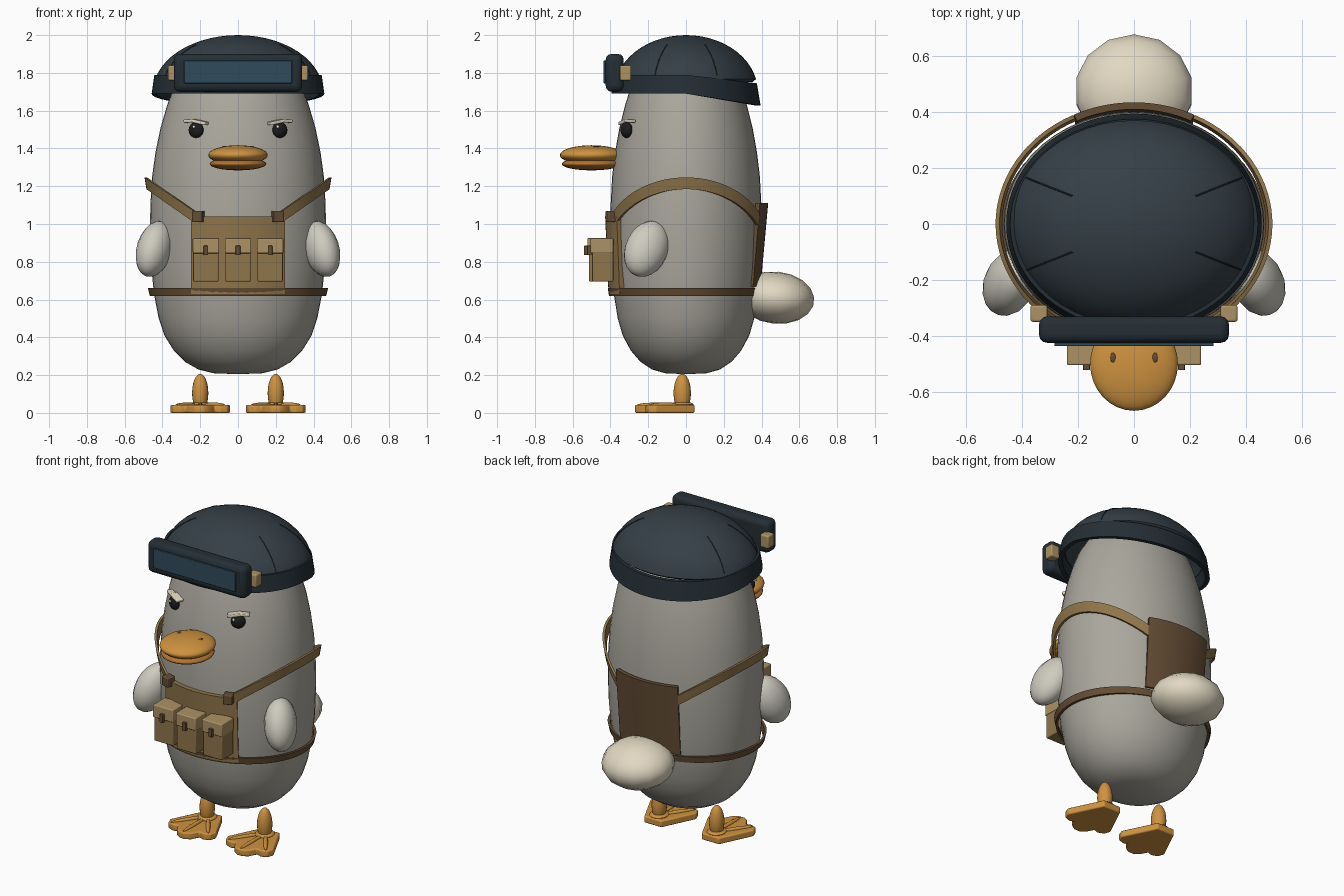
import bpy, bmesh, math
from math import sin, cos, pi, radians
from mathutils import Vector

if "Cube" in bpy.data.objects:
    bpy.data.objects.remove(bpy.data.objects["Cube"])


def mat(name, r, g, b):
    m = bpy.data.materials.new(name)
    m.diffuse_color = (r, g, b, 1)
    m.use_nodes = True
    m.node_tree.nodes["Principled BSDF"].inputs["Base Color"].default_value = m.diffuse_color
    return m


GREY = mat("warm_grey", .40, .385, .335)
PALE = mat("pale_feather", .62, .60, .52)
CREAM = mat("cream", .76, .69, .54)
NAVY = mat("dark_slate", .035, .05, .062)
DARK = mat("darker_slate", .018, .028, .036)
LENS = mat("lens_blue", .03, .07, .11)
ORANGE = mat("orange", .62, .29, .05)
DEEP = mat("deep_orange", .45, .17, .03)
TAN = mat("tan", .28, .18, .07)
LIGHTTAN = mat("light_tan", .42, .29, .13)
BROWN = mat("brown", .13, .075, .035)
BLACK = mat("black", .012, .012, .012)
WHITE = mat("white", .85, .85, .8)


def finish(o, name, m, smooth=True, bevel=0):
    o.name = name
    o.data.materials.append(m)
    if bevel:
        b = o.modifiers.new("bevel", 'BEVEL')
        b.width, b.segments = bevel, 3
    if smooth:
        bpy.ops.object.select_all(action='DESELECT')
        o.select_set(True)
        bpy.context.view_layer.objects.active = o
        bpy.ops.object.shade_smooth_by_angle(angle=radians(40))
    return o


def mesh(name, verts, faces, m, smooth=True, bevel=0):
    bm = bmesh.new()
    vs = [bm.verts.new(v) for v in verts]
    for f in faces:
        bm.faces.new([vs[i] for i in f])
    bmesh.ops.recalc_face_normals(bm, faces=bm.faces)
    me = bpy.data.meshes.new(name)
    bm.to_mesh(me)
    bm.free()
    o = bpy.data.objects.new(name, me)
    bpy.context.collection.objects.link(o)
    return finish(o, name, m, smooth, bevel)


def box(name, m, lo, hi, bevel=.005, rot=(0, 0, 0)):
    c = [(a + b) / 2 for a, b in zip(lo, hi)]
    h = [(b - a) / 2 for a, b in zip(lo, hi)]
    v = [(x * h[0], y * h[1], z * h[2]) for x in (-1, 1) for y in (-1, 1) for z in (-1, 1)]
    f = [(0, 1, 3, 2), (4, 5, 7, 6), (0, 1, 5, 4), (2, 3, 7, 6), (0, 2, 6, 4), (1, 3, 7, 5)]
    o = mesh(name, v, f, m, True, bevel)
    o.location, o.rotation_euler = c, rot
    return o


def ball(name, m, loc, r, rot=(0, 0, 0), seg=32, rings=16):
    bpy.ops.mesh.primitive_uv_sphere_add(segments=seg, ring_count=rings, radius=1, location=loc, rotation=rot)
    o = bpy.context.object
    o.scale = r
    return finish(o, name, m)


def lathe(name, m, profile, yscale, n=48):
    # profile runs from one end to the other; zero radius makes a pole
    v, rows = [], []
    for r, z in profile:
        k = 1 if r == 0 else n
        rows.append([len(v) + i for i in range(k)])
        v += [(r * cos(2 * pi * i / n), r * yscale * sin(2 * pi * i / n), z) for i in range(k)]
    f = []
    for a, b in zip(rows, rows[1:]):
        if len(a) + len(b) == 2:
            continue
        for i in range(n):
            q = [a[i % len(a)], a[(i + 1) % len(a)], b[(i + 1) % len(b)], b[i % len(b)]]
            f.append(list(dict.fromkeys(q)))
    return mesh(name, v, f, m)


def wrap(name, m, a0, a1, lo, hi, zlo, zhi, t=.015, cy=0, n=24):
    # band around an ellipse; lo / hi are (rx, ry) at its lower and upper edges
    closed = abs(abs(a1 - a0) - 360) < 1e-6
    v, f = [], []
    for i in range(n if closed else n + 1):
        a = radians(a0 + (a1 - a0) * i / n)
        for (rx, ry), zf, d in ((lo, zlo, 0), (hi, zhi, 0), (hi, zhi, t), (lo, zlo, t)):
            x, y = rx * cos(a), ry * sin(a)
            v.append(((rx - d) * cos(a), (ry - d) * sin(a) + cy, zf(x, y)))
    for i in range(n):
        p, q = 4 * i, (4 * i + 4) % len(v)
        f += [(p + k, p + (k + 1) % 4, q + (k + 1) % 4, q + k) for k in range(4)]
    if not closed:
        f += [(0, 1, 2, 3), tuple(range(len(v) - 4, len(v)))]
    return mesh(name, v, f, m)


# Egg-shaped body
lathe("body", GREY, [(0, .205), (.13, .21), (.21, .23), (.28, .27), (.34, .33), (.39, .41), (.42, .5),
                     (.445, .63), (.46, .78), (.466, .95), (.464, 1.1), (.455, 1.25), (.437, 1.38),
                     (.41, 1.51), (.375, 1.63), (.345, 1.71), (.28, 1.82), (.18, 1.9), (.08, 1.93), (0, 1.935)], .86)

# Helmet: thin dome, sloping band, seams
dome = [(.45 * cos(a), 1.70 + .30 * sin(a)) for a in [pi / 2 * i / 14 for i in range(2, 14)]] + [(0, 2.0)]
inner = [(0, 1.975)] + [(r * .95, z - .015) for r, z in dome[-2::-1]]
lathe("helmet_dome", NAVY, dome + inner + dome[:1], .845)
wrap("helmet_band", DARK, 0, 360, (.457, .395), (.443, .375),
     lambda x, y: 1.69 - .16 * max(0, y), lambda x, y: 1.79 - .12 * max(0, y), .025, n=64)
for sx in (-1, 1):
    for sy in (-1, 1):
        cu = bpy.data.curves.new("helmet_seam", 'CURVE')
        cu.dimensions, cu.bevel_depth, cu.bevel_resolution = '3D', .003, 1
        sp = cu.splines.new('POLY')
        sp.points.add(8)
        for i, p in enumerate(sp.points):
            x, y = .22 + .165 * i / 8, .10 + .065 * i / 8
            z = 1.70 + .30 * math.sqrt(max(0, 1 - (x / .45) ** 2 - (y / .38) ** 2))
            p.co = (sx * x, sy * y, z, 1)
        o = bpy.data.objects.new("helmet_seam", cu)
        cu.materials.append(DARK)
        bpy.context.collection.objects.link(o)

# Goggles
box("goggle_frame", DARK, (-.34, -.425, 1.70), (.34, -.33, 1.90), .03)
box("goggle_lens", LENS, (-.285, -.437, 1.745), (.285, -.41, 1.865), .004)

# Beak
ball("upper_beak", ORANGE, (0, -.5, 1.365), (.157, .168, .052))
ball("lower_beak", DEEP, (0, -.5, 1.318), (.15, .158, .034))

# Tail
ball("tail", CREAM, (0, .475, .61), (.215, .205, .138), (radians(-6), 0, 0), 14, 9)

# Vest: chest plate, back panel, belt
wrap("chest_plate", TAN, -121, -59, (.485, .41), (.485, .428), lambda x, y: .63, lambda x, y: 1.04, .03)
wrap("back_panel", BROWN, 64, 116, (.48, .395), (.49, .435), lambda x, y: .67, lambda x, y: 1.11, .025)
wrap("belt", BROWN, 0, 360, (.467, .396), (.477, .402), lambda x, y: .62, lambda x, y: .66, .015, -.012, 64)

# Pouches with lids and buckles
for x, y in ((-.17, -.505), (0, -.522), (.17, -.505)):
    box("pouch", TAN, (x - .067, y + .008, .695), (x + .067, -.385, .9), .006)
    box("pouch_lid", LIGHTTAN, (x - .07, y, .845), (x + .07, -.385, .925), .006)
    box("pouch_buckle", BROWN, (x - .012, y - .018, .835), (x + .012, y + .005, .885), .003)

# Webbed foot outline, one half, mirrored
half = [(.06, .045), (.16, -.16), (.145, -.20), (.105, -.215), (.075, -.205), (.05, -.25), (.02, -.27)]
outline = half + [(-x, y) for x, y in reversed(half)]
k = len(outline)

# Paired parts
for s in (-1, 1):
    box("goggle_clip", LIGHTTAN, (s * .34 - .03, -.35, 1.76), (s * .34 + .03, -.29, 1.84), .008)
    ball("eye", BLACK, (s * .222, -.315, 1.498), (.042, .028, .042), (0, 0, s * .5))
    ball("eye_glint", WHITE, (s * .222 - .012, -.343, 1.515), (.008, .005, .008), seg=12, rings=8)
    box("brow_inner", CREAM, (s * .2 - .04, -.345, 1.53), (s * .2 + .04, -.30, 1.548), .005, (0, -s * .2, s * .45))
    box("brow_outer", CREAM, (s * .255 - .03, -.315, 1.537), (s * .255 + .03, -.28, 1.555), .005, (0, s * .05, s * .6))
    ball("nostril", BROWN, (s * .075, -.478, 1.409), (.010, .018, .005), seg=12, rings=8)
    ball("wing", PALE, (s * .442, -.208, .868), (.092, .115, .158), (radians(-28), radians(-s * 10), radians(s * 18)), 16, 12)
    # Shoulder strap lies in a tilted plane, so its height follows x
    a = (-66, 64) if s > 0 else (246, 116)
    wrap("shoulder_strap", TAN, *a, (.485, .424), (.495, .434),
         lambda x, y: 1.02 + .7 * (abs(x) - .25), lambda x, y: 1.08 + .68 * (abs(x) - .25), .014, n=32)
    box("strap_clip", BROWN, (s * .21 - .028, -.42, 1.01), (s * .21 + .028, -.365, 1.07), .006, (0, 0, s * .3))
    # Leg, foot and toe ridges
    ball("leg", ORANGE, (s * .2, -.02, .105), (.043, .046, .102), seg=20, rings=12)
    v = [(s * .2 + x, y, z) for z in (0, .042) for x, y in outline]
    f = [tuple(range(k)), tuple(range(k, 2 * k))] + [(i, (i + 1) % k, k + (i + 1) % k, k + i) for i in range(k)]
    mesh("webbed_foot", v, f, ORANGE, True, .008)
    for tx, ty in ((-.125, -.18), (0, -.24), (.125, -.18)):
        d = Vector((tx, ty, 0))
        ball("toe_ridge", ORANGE, (s * .2 + tx * .55, ty * .55 - .01, .042), (.013, d.length * .5, .013),
             (0, 0, math.atan2(d.y, d.x) + pi / 2), 12, 8)
    ball("foot_collar", ORANGE, (s * .2, -.02, .045), (.055, .06, .015), seg=20, rings=8)
